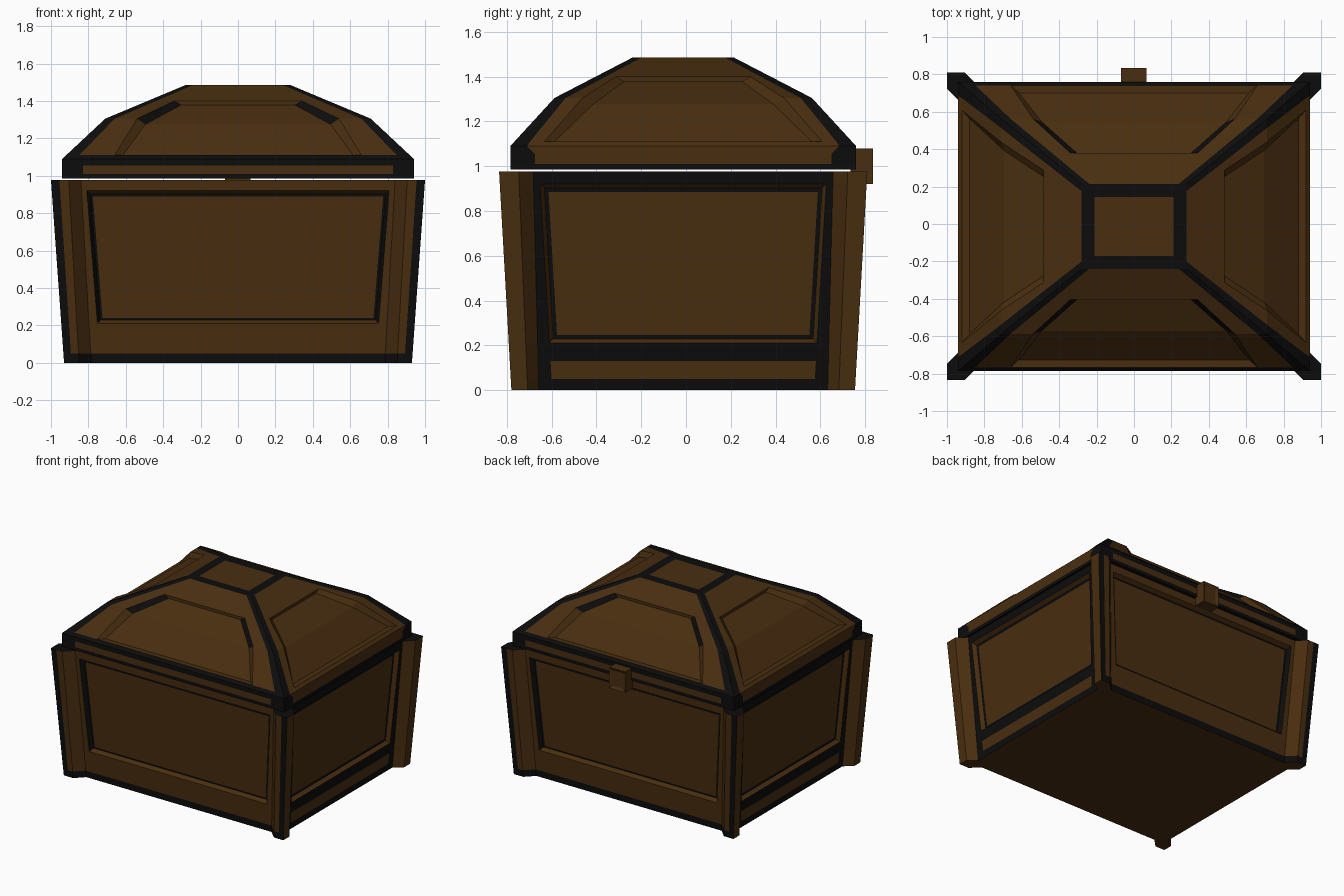
import bpy, bmesh

if "Cube" in bpy.data.objects:
    bpy.data.objects.remove(bpy.data.objects["Cube"])

CY = -0.0125                      # chest is set slightly forward of the latch
BROWN, BLACK = 0, 1


def material(name, rgb):
    m = bpy.data.materials.new(name)
    m.diffuse_color = (*rgb, 1)
    m.use_nodes = True
    m.node_tree.nodes["Principled BSDF"].inputs["Base Color"].default_value = m.diffuse_color
    return m


MATS = [material("brown wood", (0.066, 0.027, 0.005)),
        material("black iron", (0.0037, 0.0037, 0.0037))]


def lerp(a, b, t):
    return a + (b - a) * t


def place(k, p):
    """Side-local (across, outward, up) to world for side k: front, right, back, left."""
    u, d, z = p
    x, y = ((u, -d), (d, u), (-u, d), (-d, -u))[k]
    return (x, y + CY, z)


def face(bm, k, pts, mat):
    f = bm.faces.new([bm.verts.new(place(k, p)) for p in pts])
    f.material_index = mat


def mirrored(row):
    return [(-u, d, z) for u, d, z in row] + [(u, d, z) for u, d, z in reversed(row)]


def grid(bm, k, rows, colour, hole):
    """Skin between half rows; colour(i, j) gets row and column counted from the edge."""
    full = [mirrored(r) for r in rows]
    n = len(full[0]) - 1
    for i in range(len(full) - 1):
        for j in range(n):
            c = min(j, n - 1 - j)
            if not hole(i, c):
                a, b = full[i], full[i + 1]
                face(bm, k, (a[j], a[j + 1], b[j + 1], b[j]), colour(i, c))


def bridge(bm, k, a, b, colour):
    n = len(a)
    for i in range(n):
        j = (i + 1) % n
        face(bm, k, (a[i], a[j], b[j], b[i]), colour(i))


def cap(bm, row_of, mat, up):
    pts = [place(k, p) for k in range(4) for p in mirrored(row_of(k))[:-1]]
    f = bm.faces.new([bm.verts.new(p) for p in (pts if up else pts[::-1])])
    f.material_index = mat


def finish(bm, name):
    bmesh.ops.remove_doubles(bm, verts=bm.verts, dist=0.0005)
    me = bpy.data.meshes.new(name)
    bm.to_mesh(me)
    bm.free()
    for m in MATS:
        me.materials.append(m)
    ob = bpy.data.objects.new(name, me)
    bpy.context.collection.objects.link(ob)
    return ob


# Body: tapered box with diagonal corner posts and sunk panels
H = 0.977


def body_row(k, z):
    t = z / H
    if k % 2 == 0:
        d = lerp(0.7675, 0.8225, t)
        us = [lerp(0.93, 1.0, t), lerp(0.89, 0.955, t), lerp(0.85, 0.905, t),
              lerp(0.785, 0.84, t), lerp(0.735, 0.813, t)]
    else:
        d = lerp(0.93, 1.0, t)
        us = [lerp(0.7675, 0.8225, t), lerp(0.73, 0.775, t), lerp(0.695, 0.735, t),
              lerp(0.645, 0.67, t), lerp(0.585, 0.643, t)]
    return list(zip(us, (d, d, d, d - 0.065, d - 0.065), [z] * 5))


def body_colour(k, i, c):
    if k % 2 == 0:
        return BLACK if i == 0 or c == 0 else BROWN
    return BLACK if c == 3 or (c == 4 and i != 1) else BROWN


bm = bmesh.new()
Z0, Z1 = 0.21, 0.92
for k in range(4):
    rows = [body_row(k, z) for z in (0, 0.05, 0.13, Z0, Z1, H)]
    grid(bm, k, rows, lambda i, c: body_colour(k, i, c), lambda i, c: i == 3 and c == 4)

    def loop(inset, depth):
        pts = []
        for sx, z in ((-1, Z0 + inset), (1, Z0 + inset), (1, Z1 - inset), (-1, Z1 - inset)):
            u, d, _ = body_row(k, z)[4]
            pts.append((sx * (u - inset), d - depth, z))
        return pts
    front = k % 2 == 0
    bevel, floor = loop(0.018, 0.03), loop(0.03 if front else 0.036, 0.03)
    bridge(bm, k, loop(0, 0), bevel, lambda i: BLACK if front and i % 2 else BROWN)
    bridge(bm, k, bevel, floor, lambda i: BLACK)
    face(bm, k, floor, BROWN)
cap(bm, lambda k: body_row(k, 0), BROWN, False)
cap(bm, lambda k: body_row(k, H), BLACK, True)
finish(bm, "chest_body")

# Lid: two-step hipped roof, each side with a folded sunk panel
ZA, ZF, ZB, ZT = 1.11, 1.305, 1.40, 1.485
STATIONS = [(1.09, 0.94, 0.7725), (ZF, 0.71, 0.575), (ZT, 0.28, 0.2275)]


def lid_size(z):
    if z <= 1.09:
        return STATIONS[0][1:]
    a, b = STATIONS[:2] if z <= ZF else STATIONS[1:]
    t = (z - a[0]) / (b[0] - a[0])
    return lerp(a[1], b[1], t), lerp(a[2], b[2], t)


LID_Z = (0.985, 1.01, 1.055, 1.09, ZA, ZF, ZB, ZT)
STRIP = (0.11, 0.11, 0.11, 0.075, 0.07, 0.05, 0.045, 0.04)
PANEL = {0: (0.66,) * 5 + (0.54, 0.34, 0.19), 1: (0.62,) * 5 + (0.45, 0.30, 0.14)}


def lid_row(k, i):
    z = LID_Z[i]
    hw, d = lid_size(z) if k % 2 == 0 else lid_size(z)[::-1]
    return [(hw, d, z), (hw - STRIP[i], d, z), (PANEL[k % 2][i], d, z)]


bm = bmesh.new()
for k in range(4):
    front = k % 2 == 0
    grid(bm, k, [lid_row(k, i) for i in range(8)],
         lambda i, c: BLACK if i == 0 or c == 0 or (front and i in (2, 3)) else BROWN,
         lambda i, c: c == 2 and i in (4, 5))
    a, f, b = (lid_row(k, i)[2] for i in (4, 5, 6))
    sunk = [(a[0] - 0.045, a[1] - 0.04, a[2]), (f[0] - 0.045, f[1] - 0.015, f[2] - 0.03),
            (b[0] - 0.035, b[1], b[2] - 0.022)]

    def ring(p):
        (a, f, b), m = p, lambda q: (-q[0], q[1], q[2])
        return [m(a), a, f, b, m(b), m(f)]
    inner = ring(sunk)
    bridge(bm, k, ring((a, f, b)), inner,
           lambda i: BLACK if front and i in (2, 4) else BROWN)
    face(bm, k, (inner[0], inner[1], inner[2], inner[5]), BROWN)
    face(bm, k, (inner[5], inner[2], inner[3], inner[4]), BROWN)
    # iron frame on the flat top
    hw, d = (0.28, 0.2275) if front else (0.2275, 0.28)
    face(bm, k, ((-hw, d, ZT), (hw, d, ZT), (hw - 0.07, d - 0.07, ZT),
                 (-hw + 0.07, d - 0.07, ZT)), BLACK)
face(bm, 0, ((-0.21, 0.1575, ZT), (0.21, 0.1575, ZT), (0.21, -0.1575, ZT),
             (-0.21, -0.1575, ZT)), BROWN)
cap(bm, lambda k: lid_row(k, 0), BLACK, False)
finish(bm, "chest_lid")

# Latch block on the back
bm = bmesh.new()
bmesh.ops.create_cube(bm, size=1)
for v in bm.verts:
    v.co = (v.co.x * 0.136 - 0.002, v.co.y * 0.1 + 0.785, v.co.z * 0.16 + 1.0)
bm.normal_update()
outer = [f for f in bm.faces if f.normal.y > 0.9]
bmesh.ops.inset_region(bm, faces=outer, thickness=0.03, depth=-0.01)
finish(bm, "latch")
